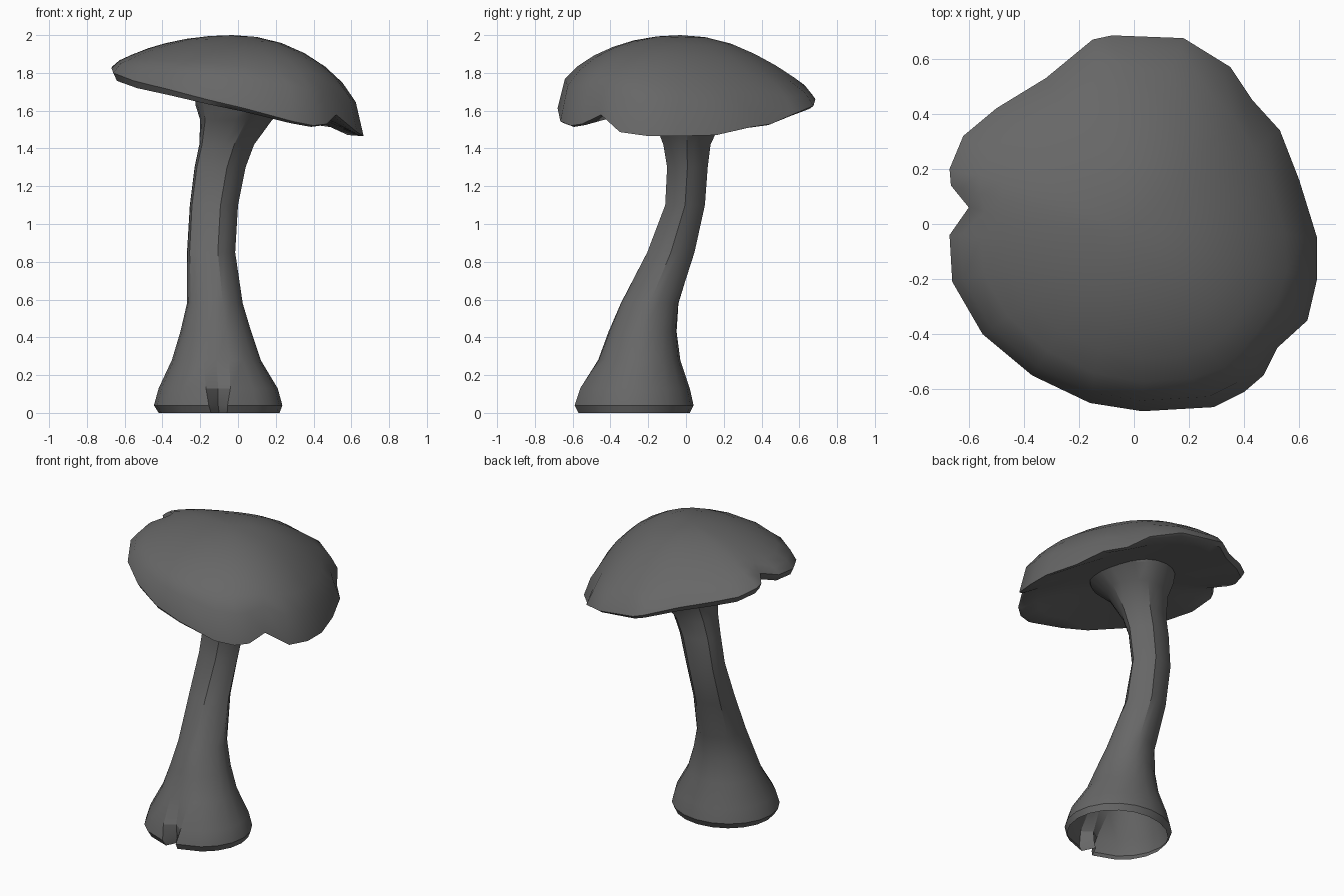
import bpy, bmesh
from math import cos, sin, pi, hypot

if "Cube" in bpy.data.objects:
    bpy.data.objects.remove(bpy.data.objects["Cube"])

grey = bpy.data.materials.new("dark_grey")
grey.diffuse_color = (0.135, 0.135, 0.135, 1)
grey.use_nodes = True
grey.node_tree.nodes["Principled BSDF"].inputs["Base Color"].default_value = grey.diffuse_color


def skin(name, rings, angle):
    """Bridge a list of equal-length rings into one smooth skin."""
    bm = bmesh.new()
    loops = [[bm.verts.new(p) for p in ring] for ring in rings]
    n = len(loops[0])
    for a, b in zip(loops, loops[1:]):
        for i in range(n):
            j = (i + 1) % n
            bm.faces.new((a[i], a[j], b[j], b[i]))
    bmesh.ops.remove_doubles(bm, verts=bm.verts, dist=0.0005)
    bmesh.ops.recalc_face_normals(bm, faces=bm.faces)
    mesh = bpy.data.meshes.new(name)
    bm.to_mesh(mesh)
    bm.free()
    mesh.materials.append(grey)
    ob = bpy.data.objects.new(name, mesh)
    bpy.context.collection.objects.link(ob)
    bpy.ops.object.select_all(action='DESELECT')
    ob.select_set(True)
    bpy.context.view_layer.objects.active = ob
    bpy.ops.object.shade_smooth_by_angle(angle=angle)
    return ob


# Stem: z, x min, x max, y min, y max, front crease depth, five-sidedness
stem_profile = [
    (0.00, -0.42, 0.22, -0.57, 0.02, 0.30, 0),
    (0.04, -0.445, 0.235, -0.59, 0.04, 0.28, 0),
    (0.13, -0.42, 0.21, -0.56, 0.02, 0.18, 0),
    (0.28, -0.35, 0.12, -0.465, -0.03, 0.03, 0),
    (0.43, -0.305, 0.07, -0.41, -0.05, 0, 0.1),
    (0.58, -0.27, 0.025, -0.345, -0.04, 0, 0.25),
    (0.85, -0.27, -0.015, -0.205, 0.045, 0, 0.45),
    (1.10, -0.255, 0.00, -0.11, 0.10, 0, 0.55),
    (1.30, -0.23, 0.04, -0.10, 0.115, 0, 0.55),
    (1.42, -0.205, 0.085, -0.12, 0.13, 0, 0.5),
    (1.55, -0.20, 0.18, -0.17, 0.19, 0, 0.3),
    (1.63, -0.225, 0.29, -0.25, 0.26, 0, 0.2),
    (1.70, -0.23, 0.31, -0.27, 0.28, 0, 0.2),
]
SIDES = 20


def fit(values, lo, hi):
    a, b = min(values), max(values)
    return [lo + (v - a) / (b - a) * (hi - lo) for v in values]


stem = []
for z, x0, x1, y0, y1, crease, five in stem_profile:
    xs, ys = [], []
    for i in range(SIDES):
        a = 2 * pi * i / SIDES
        penta = cos(pi / 5) / cos(a % (2 * pi / 5) - pi / 5)
        f = 1 + five * (penta - 1)
        if i == 15:
            f -= crease
        # Pinch the lips of the crease together
        pinch = {14: 0.6, 16: -0.6}.get(i, 0) * crease
        a += pinch
        xs.append(f * cos(a))
        ys.append(f * sin(a))
    stem.append([(x, y, z) for x, y in zip(fit(xs, x0, x1), fit(ys, y0, y1))])
skin("stem", stem, 0.5)

# Cap: wavy, notched rim with its lower-edge height
rim = [
    (0.665, -0.05, 1.46), (0.60, 0.16, 1.465), (0.53, 0.34, 1.505),
    (0.43, 0.45, 1.52), (0.35, 0.57, 1.57), (0.18, 0.675, 1.61),
    (-0.08, 0.685, 1.64), (-0.15, 0.67, 1.66), (-0.32, 0.53, 1.70),
    (-0.50, 0.42, 1.74), (-0.62, 0.32, 1.765), (-0.67, 0.20, 1.79),
    (-0.665, 0.14, 1.80), (-0.60, 0.06, 1.82), (-0.67, -0.04, 1.79),
    (-0.66, -0.21, 1.765), (-0.55, -0.40, 1.725), (-0.37, -0.55, 1.685),
    (-0.16, -0.65, 1.635), (0.03, -0.68, 1.595), (0.29, -0.665, 1.53),
    (0.40, -0.61, 1.51), (0.47, -0.55, 1.52), (0.52, -0.45, 1.57),
    (0.63, -0.35, 1.48), (0.665, -0.20, 1.46),
]
CX, CY, TOP, UNDER = -0.03, -0.03, 2.0, 1.69


def smooth_rim(k):
    """Rim with its notches averaged away k times, for the inner rings."""
    pts = rim
    for _ in range(k):
        pts = [tuple((a + 2 * b + c) / 4 for a, b, c in
                     zip(pts[i - 1], pts[i], pts[(i + 1) % len(pts)]))
               for i in range(len(pts))]
    return pts


def cap_ring(t, k, dome):
    ring = []
    for x, y, z in smooth_rim(k):
        dx, dy = x - CX, y - CY
        r = hypot(dx, dy)
        if dome:
            p = 0.63 - 0.08 * dx / r + 0.2 * dy / r
            # The lip is thin on the low side
            low = z + 0.02 - 0.015 * dx / r
            h = low + (TOP - low) * max(0, 1 - t * t) ** p
        else:
            h = z - 0.004 + (UNDER - z) * (1 - t ** 1.5)
        ring.append((CX + dx * t, CY + dy * t, h))
    return ring


cap = [cap_ring(t, k, True) for t, k in
       ((0, 3), (0.2, 3), (0.4, 3), (0.58, 3), (0.73, 2), (0.85, 1), (0.94, 0), (1, 0))]
cap += [cap_ring(t, k, False) for t, k in
        ((0.97, 0), (0.85, 1), (0.6, 3), (0.35, 3), (0, 3))]
skin("cap", cap, 0.9)
